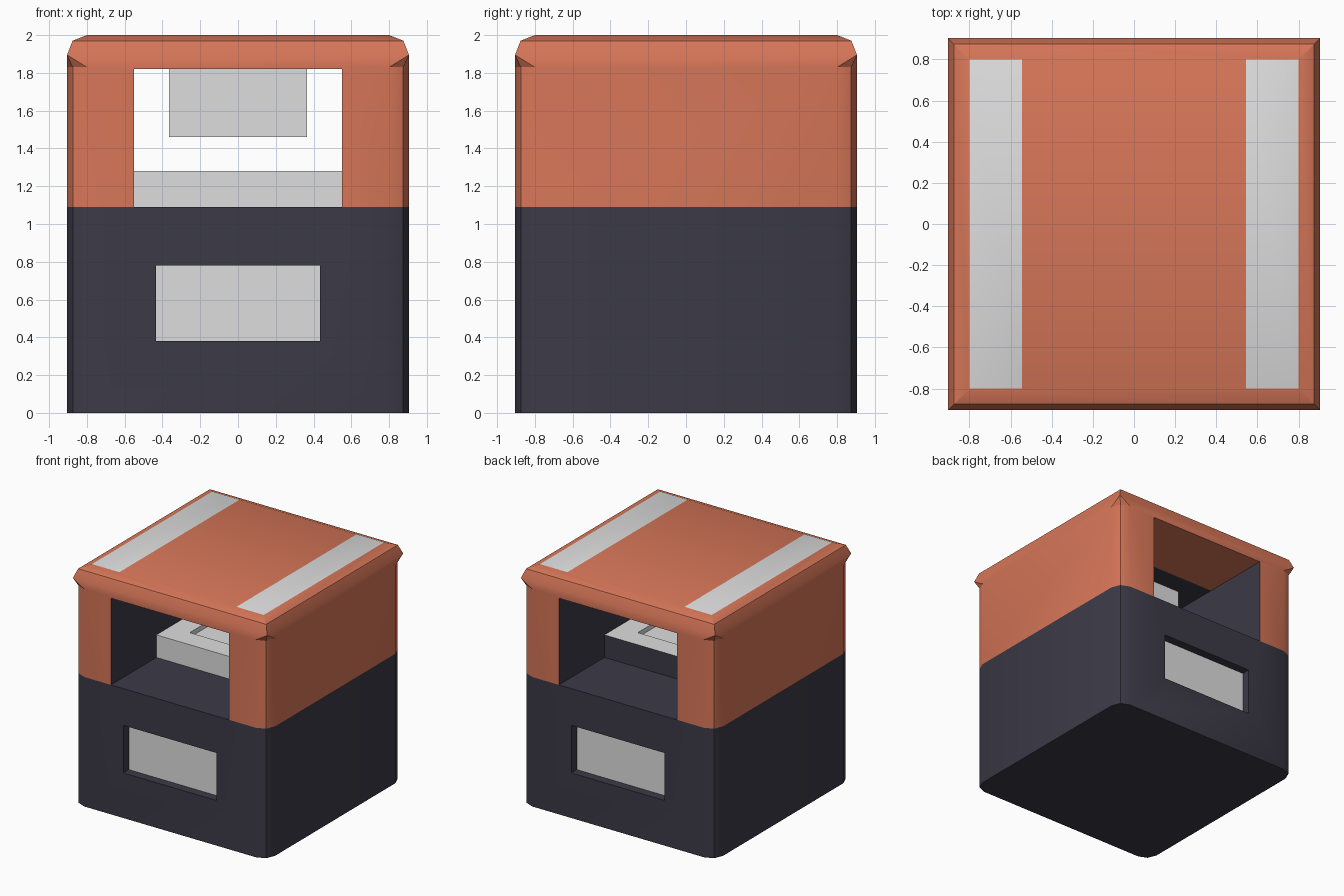
import bpy, bmesh, math
from mathutils import Vector

if "Cube" in bpy.data.objects:
    bpy.data.objects.remove(bpy.data.objects["Cube"])


def material(name, rgb):
    m = bpy.data.materials.new(name)
    m.diffuse_color = (*rgb, 1)
    m.use_nodes = True
    m.node_tree.nodes["Principled BSDF"].inputs["Base Color"].default_value = m.diffuse_color
    return m


MATS = [material("charcoal", (0.045, 0.042, 0.062)),
        material("terracotta", (0.68, 0.182, 0.098)),
        material("light_grey", (0.73, 0.73, 0.73))]
CHARCOAL, TERRACOTTA, GREY = range(3)


def make_object(name, bm):
    bmesh.ops.recalc_face_normals(bm, faces=bm.faces)
    me = bpy.data.meshes.new(name)
    bm.to_mesh(me)
    bm.free()
    ob = bpy.data.objects.new(name, me)
    bpy.context.collection.objects.link(ob)
    for m in MATS:
        me.materials.append(m)
    return ob


def box(name, lo, hi):
    bm = bmesh.new()
    bmesh.ops.create_cube(bm, size=1)
    for v in bm.verts:
        v.co = Vector([(a + b) / 2 + c * (b - a) for a, b, c in zip(lo, hi, v.co)])
    return make_object(name, bm)


def cut(ob, lo, hi):
    cutter = box("cutter", lo, hi)
    cutter.hide_render = True
    mod = ob.modifiers.new("cut", 'BOOLEAN')
    mod.operation, mod.solver, mod.object = 'DIFFERENCE', 'EXACT', cutter
    bpy.context.view_layer.objects.active = ob
    bpy.ops.object.modifier_apply(modifier=mod.name)
    bpy.data.objects.remove(cutter)


def paint(ob, rule):
    for p in ob.data.polygons:
        p.material_index = rule(p.center, p.normal)


def ring(half, radius):
    # square outline with three points around each corner
    pts = []
    for k in range(4):
        for j in range(3):
            a = math.radians(90 * k + 45 * j)
            c = math.radians(90 * k + 45)
            d = (half - radius) * math.sqrt(2)
            pts.append((d * math.cos(c) + radius * math.cos(a),
                        d * math.sin(c) + radius * math.sin(a)))
    return pts


# housing: rounded upright corners, square bevelled lid edge
H, R = 0.905, 0.105
levels = [(0, H, R), (1.09, H, R), (1.83, H, R), (1.895, H, 0), (1.97, 0.876, 0), (2, 0.8, 0)]
bm = bmesh.new()
rings = [[bm.verts.new((x, y, z)) for x, y in ring(h, r)] for z, h, r in levels]
for a, b in zip(rings, rings[1:]):
    for i in range(12):
        j = (i + 1) % 12
        bm.faces.new((a[i], a[j], b[j], b[i]))
bm.faces.new(rings[0])
bm.faces.new(rings[-1])
bmesh.ops.remove_doubles(bm, verts=bm.verts, dist=1e-4)
housing = make_object("housing", bm)

# through opening and the front and back panel recesses
cut(housing, (-0.55, -1, 1.09), (0.55, 1, 1.82))
for s in (-1, 1):
    ys = sorted((s * 0.832, s * 1.0))
    cut(housing, (-0.435, ys[0], 0.38), (0.435, ys[1], 0.78))

# split the top for its stripes and the ceiling for its dark band
bm = bmesh.new()
bm.from_mesh(housing.data)


def split(pick, co, no):
    faces = [f for f in bm.faces if pick(f)]
    geom = set(faces)
    for f in faces:
        geom.update(f.edges)
        geom.update(f.verts)
    bmesh.ops.bisect_plane(bm, geom=list(geom), plane_co=co, plane_no=no)


for s in (-1, 1):
    split(lambda f: f.calc_center_median().z > 1.995, (s * 0.545, 0, 0), (1, 0, 0))
    split(lambda f: f.normal.z < -0.9 and f.calc_center_median().z > 1.7,
          (0, s * 0.3, 0), (0, 1, 0))
bm.to_mesh(housing.data)
bm.free()


def housing_rule(c, n):
    if c.z > 1.995:
        return GREY if abs(c.x) > 0.545 else TERRACOTTA
    if c.z < 1.095:
        recess_back = abs(n.y) > 0.9 and abs(c.y) < 0.85
        return GREY if recess_back else CHARCOAL
    if abs(n.x) > 0.9 and abs(c.x) < 0.6:
        return CHARCOAL
    if n.z < -0.9 and abs(c.y) < 0.3 and abs(c.z - 1.82) < 0.005:
        return CHARCOAL
    return TERRACOTTA


paint(housing, housing_rule)

# bed across the opening with a shallow pocket, dark at the back
bed = box("bed", (-0.55, -0.3, 1.09), (0.55, 0.3, 1.28))
cut(bed, (-0.365, -0.12, 1.24), (0.365, 0.12, 1.4))
paint(bed, lambda c, n: CHARCOAL if n.y > 0.9 and c.y > 0.25 else GREY)

# block hanging from the ceiling
head = box("hanging_block", (-0.365, -0.12, 1.46), (0.365, 0.12, 1.825))
paint(head, lambda c, n: GREY)

# smooth the housing, keeping its edges sharp
bpy.ops.object.select_all(action='DESELECT')
housing.select_set(True)
bpy.context.view_layer.objects.active = housing
bpy.ops.object.shade_smooth_by_angle(angle=math.radians(30))
